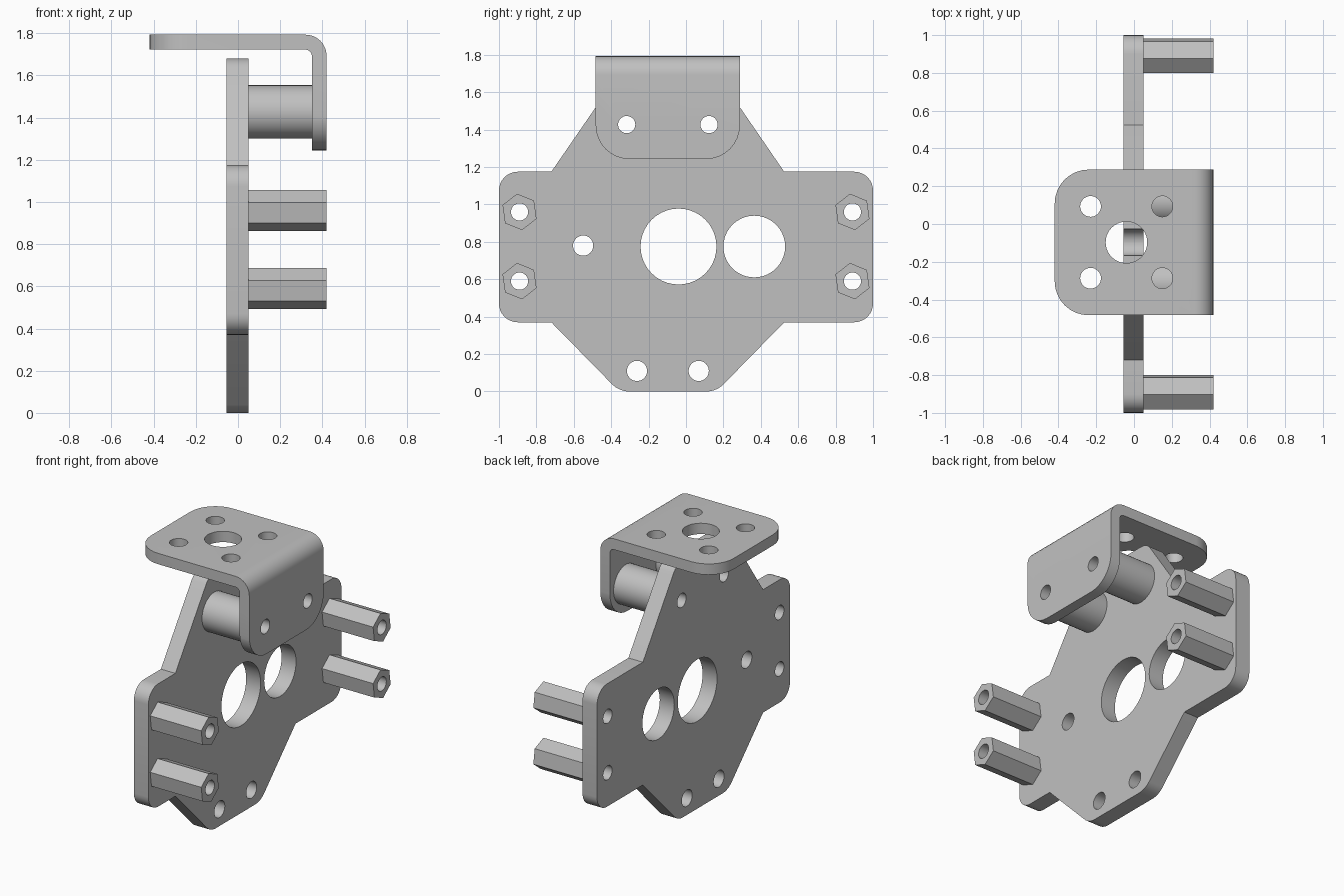
import bpy
import bmesh
import math
from mathutils import Vector

cube = bpy.data.objects.get("Cube")
if cube:
    bpy.data.objects.remove(cube, do_unlink=True)

metal = bpy.data.materials.new("plain grey metal")
metal.use_nodes = True
GREY = (0.53, 0.53, 0.53, 1)
metal.diffuse_color = GREY
metal.node_tree.nodes["Principled BSDF"].inputs["Base Color"].default_value = GREY


def circle(u, v, r, sides=32, turn=0.0):
    step = 2 * math.pi / sides
    return [Vector((u + r * math.cos(turn + i * step), v + r * math.sin(turn + i * step)))
            for i in range(sides)]


def rounded(corners, steps=8):
    """Outline from (u, v, radius) corners, each replaced by a tangent arc."""
    out = []
    for i, (u, v, r) in enumerate(corners):
        p = Vector((u, v))
        if r == 0:
            out.append(p)
            continue
        a = (Vector(corners[i - 1][:2]) - p).normalized()
        b = (Vector(corners[(i + 1) % len(corners)][:2]) - p).normalized()
        half = a.angle(b) / 2
        centre = p + (a + b).normalized() * (r / math.sin(half))
        start = p + a * (r / math.tan(half)) - centre
        end = p + b * (r / math.tan(half)) - centre
        sweep = start.angle(end)
        for k in range(steps + 1):
            t = k / steps
            out.append(centre + (start * math.sin((1 - t) * sweep)
                                 + end * math.sin(t * sweep)) / math.sin(sweep))
    return out


def extrude(name, loops, axis, low, high):
    """Solid from an outline and its holes, pushed along one axis."""
    curve = bpy.data.curves.new(name, "CURVE")
    curve.dimensions = "2D"
    curve.fill_mode = "BOTH"
    curve.extrude = (high - low) / 2
    for loop in loops:
        spline = curve.splines.new("POLY")
        spline.points.add(len(loop) - 1)
        for point, p in zip(spline.points, loop):
            point.co = (p.x, p.y, 0, 1)
        spline.use_cyclic_u = True
    temp = bpy.data.objects.new(name + " curve", curve)
    bpy.context.collection.objects.link(temp)
    mesh = bpy.data.meshes.new_from_object(
        temp.evaluated_get(bpy.context.evaluated_depsgraph_get()))
    bpy.data.objects.remove(temp, do_unlink=True)

    bm = bmesh.new()
    bm.from_mesh(mesh)
    bmesh.ops.remove_doubles(bm, verts=bm.verts, dist=0.0001)
    for vert in bm.verts:
        u, v, w = vert.co.x, vert.co.y, vert.co.z + (low + high) / 2
        vert.co = {"x": (w, u, v), "y": (v, w, u), "z": (u, v, w)}[axis]
    bmesh.ops.recalc_face_normals(bm, faces=bm.faces)
    bm.to_mesh(mesh)
    bm.free()
    mesh.materials.clear()
    mesh.materials.append(metal)
    obj = bpy.data.objects.new(name, mesh)
    bpy.context.collection.objects.link(obj)
    return obj


def smooth(obj):
    bpy.ops.object.select_all(action="DESELECT")
    obj.select_set(True)
    bpy.context.view_layer.objects.active = obj
    bpy.ops.object.shade_smooth_by_angle(angle=math.radians(30))


MID = -0.097   # centre line of the tapered part of the plate
FACE = 0.05    # mounting face of the plate
REACH = 0.42   # outer face of bracket and standoffs
BOLT_Z = 1.427
bolt_ys = (MID - 0.22, MID + 0.22)
standoffs = [(y, z) for y in (-0.89, 0.89) for z in (0.59, 0.96)]

# Main plate, with eared sides, tapered ends and a notch in the top edge
outline = rounded([
    (MID - 0.26, 0, 0.13), (MID + 0.26, 0, 0.13), (0.525, 0.37, 0),
    (1, 0.37, 0.1), (1, 1.175, 0.1), (0.525, 1.175, 0),
    (MID + 0.275, 1.68, 0.1), (MID + 0.07, 1.68, 0),
    (MID + 0.07, 1.61, 0.0695), (MID - 0.07, 1.61, 0.0695),
    (MID - 0.07, 1.68, 0), (MID - 0.275, 1.68, 0.1), (-0.72, 1.175, 0),
    (-1, 1.175, 0.1), (-1, 0.37, 0.1), (-0.72, 0.37, 0)])
holes = [circle(-0.04, 0.775, 0.203, 40), circle(0.365, 0.775, 0.165, 40),
         circle(-0.55, 0.78, 0.054)]
holes += [circle(MID + s * 0.165, 0.11, 0.054) for s in (-1, 1)]
holes += [circle(y, z, 0.046) for y, z in standoffs]
holes += [circle(y, BOLT_Z, 0.046) for y in bolt_ys]
smooth(extrude("main_plate", [outline] + holes, "x", -0.055, FACE))

# Hexagonal standoffs
for i, (y, z) in enumerate(standoffs):
    hexagon = circle(y, z, 0.098, 6, math.radians(38))
    smooth(extrude(f"hex_standoff_{i + 1}", [hexagon, circle(y, z, 0.046)], "x", FACE, REACH))

# Round spacers between plate and bracket
for i, y in enumerate(bolt_ys):
    smooth(extrude(f"round_spacer_{i + 1}",
                   [circle(y, BOLT_Z, 0.127, 40), circle(y, BOLT_Z, 0.046)], "x", FACE, 0.35))

# Bent bracket: an L profile trimmed by a top and a side outline with holes
TOP = 1.793
profile = rounded([(TOP, -0.5, 0), (TOP, REACH, 0.1), (1.15, REACH, 0),
                   (1.15, 0.35, 0), (1.722, 0.35, 0.03), (1.722, -0.5, 0)])
bracket = extrude("bent_bracket", [profile], "y", -0.7, 0.5)
left, right = -0.483, 0.288
top_outline = rounded([(-0.42, left, 0.18), (0.6, left, 0), (0.6, right, 0), (-0.42, right, 0.18)])
top_holes = [circle(x, y, 0.055) for x in (-0.23, 0.15) for y in (MID - 0.19, MID + 0.19)]
top_holes.append(circle(-0.04, MID, 0.11, 40))
side_outline = rounded([(left, 1.243, 0.18), (right, 1.243, 0.18), (right, 2, 0), (left, 2, 0)])
side_holes = [circle(y, BOLT_Z, 0.046) for y in bolt_ys]
cutters = [extrude("top_cutter", [top_outline] + top_holes, "z", 1, 2),
           extrude("side_cutter", [side_outline] + side_holes, "x", -0.8, 0.8)]
for cutter in cutters:
    cutter.hide_render = True
    trim = bracket.modifiers.new("trim", "BOOLEAN")
    trim.operation = "INTERSECT"
    trim.solver = "EXACT"
    trim.object = cutter
trimmed = bpy.data.meshes.new_from_object(
    bracket.evaluated_get(bpy.context.evaluated_depsgraph_get()))
bracket.modifiers.clear()
bracket.data = trimmed
for cutter in cutters:
    bpy.data.objects.remove(cutter, do_unlink=True)
smooth(bracket)
